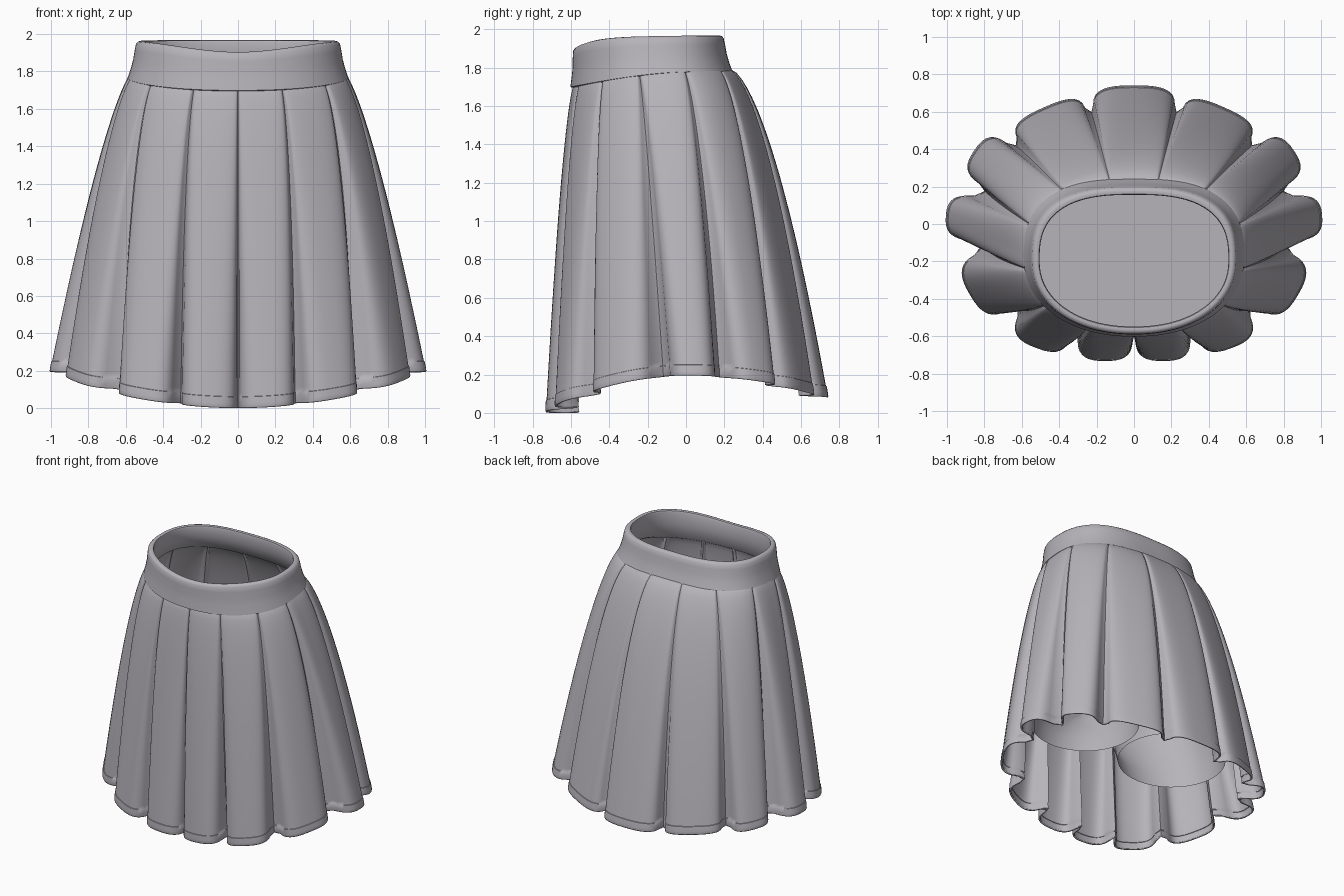
import bpy, math
from mathutils import Vector

if "Cube" in bpy.data.objects:
    bpy.data.objects.remove(bpy.data.objects["Cube"])

fabric = bpy.data.materials.new("grey_fabric")
fabric.diffuse_color = (0.47, 0.45, 0.49, 1)
fabric.use_nodes = True
fabric.node_tree.nodes["Principled BSDF"].inputs["Base Color"].default_value = fabric.diffuse_color


def smooth(t):
    t = max(0.0, min(1.0, t))
    return t * t * (3 - 2 * t)


def oval(ang, a, yf, yb):
    """Rounded waist outline, squarer at the back than at the front."""
    cy, b = (yf + yb) / 2, (yb - yf) / 2
    c, s = math.cos(ang), math.sin(ang)
    n = 2.7 if s > 0 else 2.15
    r = (abs(c / a) ** n + abs(s / b) ** n) ** (-1 / n)
    return Vector((r * c, cy + r * s))


def band_bottom(p):
    t = max(0.0, min(1.0, (p.y + 0.61) / 0.68))
    return 1.693 + 0.082 * math.sin(t * math.pi / 2)


def band_top(p):
    """Waistline dips at the middle of the front."""
    front = smooth((0.15 - p.y) / 0.55)
    return 1.968 - 0.064 * front * (1 - smooth(abs(p.x) / 0.66))


def loft(name, rings, wrap=False, top_cap=False, angle=40):
    """Skin a list of closed rings (counter-clockwise, bottom to top)."""
    n, m = len(rings[0]), len(rings)
    verts = [p for ring in rings for p in ring]
    faces = []
    for j in range(m if wrap else m - 1):
        k = (j + 1) % m
        for i in range(n):
            h = (i + 1) % n
            faces.append((j * n + i, j * n + h, k * n + h, k * n + i))
    if top_cap:
        faces.append(tuple(range((m - 1) * n, m * n)))
    me = bpy.data.meshes.new(name)
    me.from_pydata(verts, [], faces)
    me.materials.append(fabric)
    ob = bpy.data.objects.new(name, me)
    bpy.context.collection.objects.link(ob)
    bpy.ops.object.select_all(action='DESELECT')
    ob.select_set(True)
    bpy.context.view_layer.objects.active = ob
    bpy.ops.object.shade_smooth_by_angle(angle=math.radians(angle))
    return ob


# Waistband: closed rounded profile (height fraction, inset) swept round the waist
profile = [(0.0, 0.03), (-0.01, 0.012), (0.02, 0.0), (0.1, 0.0), (0.3, 0.002), (0.5, 0.003),
           (0.75, 0.0), (0.92, 0.0), (0.98, 0.008), (1.0, 0.02), (0.985, 0.034),
           (0.93, 0.04), (0.5, 0.044), (0.05, 0.042)]
rings = []
for t, inset in profile:
    ring = []
    for i in range(96):
        ang = 2 * math.pi * i / 96
        k = t ** 0.8 if t > 0 else 0
        p = oval(ang, 0.592 - 0.05 * k - inset, -0.603 + 0.016 * k + inset,
                 0.245 - 0.052 * k - inset)
        lo, hi = band_bottom(p), band_top(p)
        ring.append((p.x, p.y, lo + (hi - lo) * t))
    rings.append(ring)
loft("waistband", rings, wrap=True, angle=50)

# Pleat seams on the right half, front to back: hem valley and waist position
hem = [(0, -.58), (.31, -.58), (.63, -.46), (.83, -.12), (.81, .18), (.64, .43), (.23, .61)]
waist = [(0, -.58), (.23, -.55), (.45, -.43), (.57, -.25), (.55, -.01), (.38, .18), (.13, .23)]
depth = [.15, .15, .17, .185, .155, .112, .13]
gap = [.02, .05, .06, .10, .06, .05, .02]
hem += [(-x, y) for x, y in reversed(hem[1:])]
waist += [(-x, y) for x, y in reversed(waist[1:])]
depth += list(reversed(depth[:6]))
gap += list(reversed(gap[:6]))
WY = (-0.575 + 0.215) / 2
angles = [math.atan2(y - WY, x) for x, y in waist]
for i in range(1, len(angles)):
    while angles[i] < angles[i - 1]:
        angles[i] += 2 * math.pi
angles.append(angles[0] + 2 * math.pi)

# Column samples: (waist point, hem point, outward direction, valley amount)
columns, STEPS = [], 20
for i in range(13):
    p, q = Vector(hem[i]), Vector(hem[(i + 1) % 13])
    nrm = Vector(((q - p).y, -(q - p).x)).normalized()
    for k in range(STEPS):
        lat, top_lat, f = 0.0, 0.0, 0.0
        if k:
            phi = math.pi * (1 - (k - 0.5) / (STEPS - 1))
            c = math.cos(phi)
            side = math.copysign(abs(c) ** 0.75, c)
            lat, top_lat = 0.5 + (0.5 - gap[i]) * side, 0.5 + 0.49 * side
            f = math.sin(phi) ** 0.55
        ang = angles[i] + (angles[i + 1] - angles[i]) * top_lat
        w = oval(ang, 0.57, -0.578, 0.218)
        h = p.lerp(q, lat) + nrm * depth[i] * f
        columns.append((w, h, Vector((h.x, h.y / 0.6)).normalized(), 1 - f))

# Pleated skirt: columns flare from waist to hem, with a stitched hem band
levels = [(1.0, 0.0), (0.996, 0.003), (0.985, 0.004), (0.965, 0.004), (0.964, 0.0)]
levels += [(0.95 * (1 - j / 26) ** 1.25, 0.0) for j in range(27)]
rings = []
for s, lift in levels:
    ring = []
    for w, h, out, valley in columns:
        g = s ** (0.75 - 0.16 * abs(out.y))
        p = w.lerp(h, g)
        p += out * (0.12 * valley * (g - s ** 1.4) - 0.014 * valley ** 2 + lift)
        r = Vector((h.x, h.y / 0.73)).normalized()
        z0 = 0.195 * r.x ** 2 + 0.08 * max(0, r.y) ** 2
        z1 = band_bottom(w) + 0.025
        ring.append((p.x, p.y, z1 + (z0 - z1) * s))
    rings.append(ring)
skirt = loft("pleated_skirt", rings, angle=45)
mod = skirt.modifiers.new("cloth_thickness", 'SOLIDIFY')
mod.thickness = 0.012
mod.offset = -1

# Inner shorts: closed hip section splitting into two open legs
hips = []
for z, grow in ((0.9, 0.10), (1.15, 0.07), (1.4, 0.04)):
    ring = [oval(2 * math.pi * i / 64, 0.57 + grow, -0.555, 0.21 + 1.6 * grow) for i in range(64)]
    hips.append([(p.x, p.y, z) for p in ring])
loft("shorts_hips", hips, top_cap=True)
for side, label in ((1, "right"), (-1, "left")):
    leg_rings = []
    for t in (0.0, 0.25, 0.5, 0.75, 1.0):
        ring = []
        for i in range(48):
            ang = 2 * math.pi * i / 48
            c, s = math.cos(ang), math.sin(ang)
            low = Vector((side * 0.39 + 0.375 * c, -0.06 + 0.37 * s))
            # upper end is half of the hip outline, flat along the centre
            up = oval(ang, 0.67, -0.555, 0.37)
            up.x = side * max(0.0, side * up.x)
            p = low.lerp(up, t ** 1.5)
            ring.append((p.x, p.y, 0.45 + 0.45 * t))
        leg_rings.append(ring)
    loft("shorts_leg_" + label, leg_rings)
